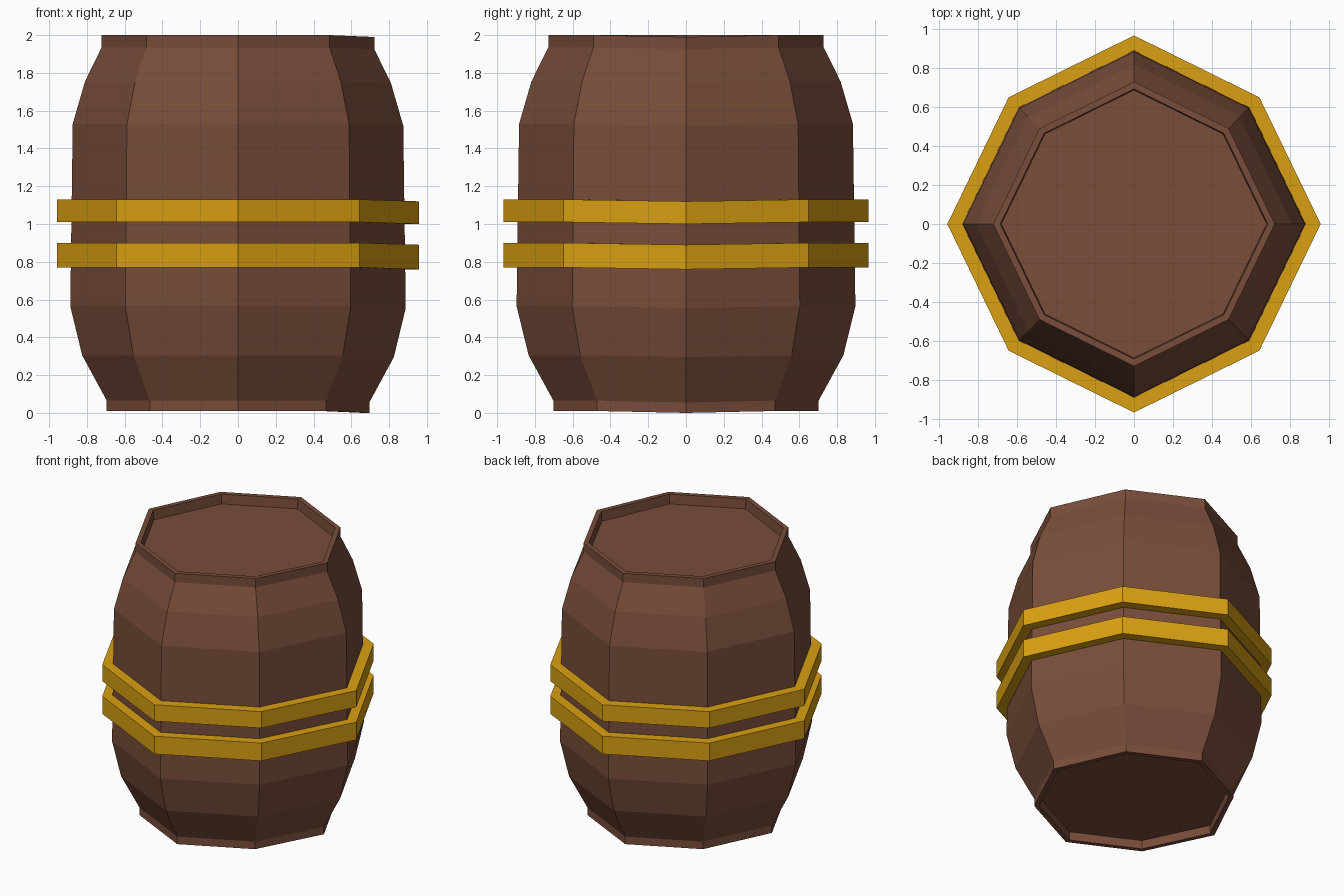
import bpy
import math

cube = bpy.data.objects.get("Cube")
if cube:
    bpy.data.objects.remove(cube, do_unlink=True)

SIDES = 8


def make_material(name, color):
    mat = bpy.data.materials.new(name)
    mat.use_nodes = True
    mat.diffuse_color = color
    mat.node_tree.nodes["Principled BSDF"].inputs["Base Color"].default_value = color
    return mat


def lathe(name, profile, mat, closed=False):
    """Sweep a (radius, z) profile round the slightly squeezed octagon."""
    verts, faces = [], []
    for radius, z in profile:
        for i in range(SIDES):
            a = math.tau * i / SIDES
            r = radius * (0.95 if i % 2 else 1.0)   # diagonal corners sit further in
            drop = 0.01 if i == 0 else 0.0          # left corner sags a little
            verts.append((r * math.cos(a), 1.01 * r * math.sin(a), z - drop))
    rows = len(profile)
    for j in range(rows if closed else rows - 1):
        k = (j + 1) % rows
        for i in range(SIDES):
            n = (i + 1) % SIDES
            faces.append((j * SIDES + i, j * SIDES + n, k * SIDES + n, k * SIDES + i))
    if not closed:
        faces.append(tuple(reversed(range(SIDES))))
        faces.append(tuple(range((rows - 1) * SIDES, rows * SIDES)))
    mesh = bpy.data.meshes.new(name)
    mesh.from_pydata(verts, [], faces)
    mesh.materials.append(mat)
    obj = bpy.data.objects.new(name, mesh)
    bpy.context.collection.objects.link(obj)
    return obj


wood = make_material("brown wood", (0.19, 0.075, 0.042, 1))
gold = make_material("golden metal", (0.70, 0.35, 0.006, 1))

# Barrel body with recessed ends
lathe("barrel_body", [
    (0.655, 0.07), (0.66, 0.01), (0.695, 0.01), (0.695, 0.065),
    (0.825, 0.305), (0.888, 0.565), (0.875, 1.53), (0.81, 1.755),
    (0.722, 1.935), (0.722, 2.0), (0.685, 2.0), (0.68, 1.93),
], wood)

# Two raised hoops
for name, low, high in (("lower_hoop", 0.77, 0.90), ("upper_hoop", 1.01, 1.13)):
    lathe(name, [(0.86, low), (0.957, low), (0.957, high), (0.86, high)],
          gold, closed=True)
